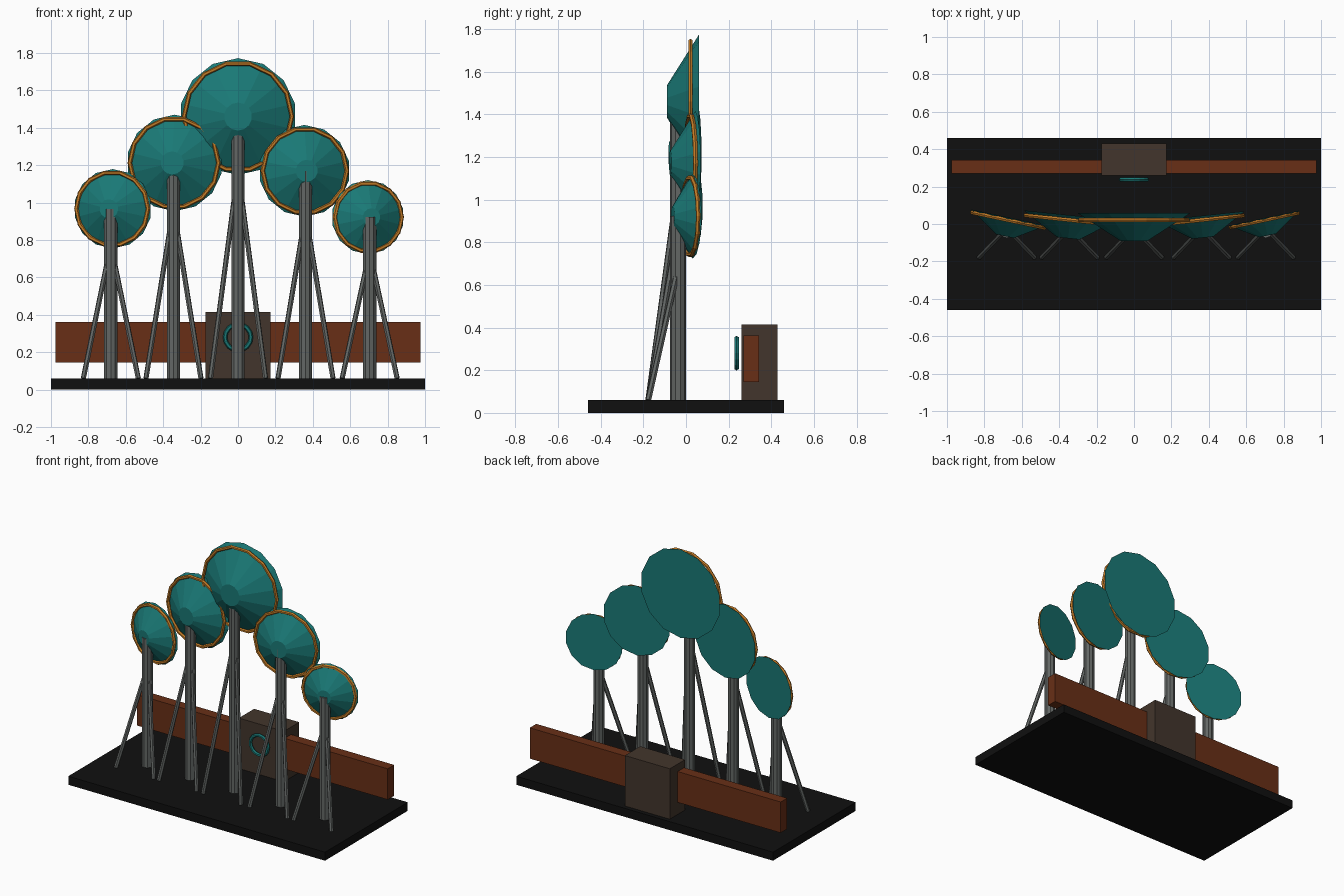
import bpy, math
from mathutils import Vector, Matrix

if "Cube" in bpy.data.objects:
    bpy.data.objects.remove(bpy.data.objects["Cube"])


def material(name, rgb):
    m = bpy.data.materials.new(name)
    m.diffuse_color = (*rgb, 1)
    m.use_nodes = True
    m.node_tree.nodes["Principled BSDF"].inputs["Base Color"].default_value = m.diffuse_color
    return m


BLACK = material("base black", (0.005, 0.005, 0.005))
TEAL = material("teal", (0.010, 0.19, 0.18))
ORANGE = material("rim orange", (0.55, 0.20, 0.02))
GREY = material("post grey", (0.125, 0.135, 0.13))
RUST = material("rust brown", (0.14, 0.028, 0.008))
BROWN = material("dark brown", (0.055, 0.036, 0.025))


def finish(name, mat):
    o = bpy.context.object
    o.name = name
    o.data.materials.append(mat)
    return o


def box(name, lo, hi, mat):
    lo, hi = Vector(lo), Vector(hi)
    bpy.ops.mesh.primitive_cube_add(size=1)
    o = finish(name, mat)
    o.data.transform(Matrix.Translation((lo + hi) / 2) @ Matrix.Diagonal((*(hi - lo), 1)))


def rod(name, a, b, r, sides, mat):
    a, b = Vector(a), Vector(b)
    d = b - a
    bpy.ops.mesh.primitive_cylinder_add(vertices=sides, radius=r, depth=d.length)
    o = finish(name, mat)
    o.data.transform(Matrix.Translation((a + b) / 2) @ d.to_track_quat('Z', 'Y').to_matrix().to_4x4())


def ring(name, major, minor, sides, matrix, mat):
    bpy.ops.mesh.primitive_torus_add(major_radius=major, minor_radius=minor,
                                     major_segments=sides, minor_segments=6)
    finish(name, mat).data.transform(matrix)


# Base, back rail, control block and its ring
box("base", (-1, -0.46, 0), (1, 0.46, 0.06), BLACK)
box("back_rail", (-0.977, 0.27, 0.145), (0.977, 0.342, 0.362), RUST)
box("control_block", (-0.175, 0.26, 0.06), (0.175, 0.43, 0.415), BROWN)
FACE = Matrix.Rotation(math.radians(90), 4, 'X')
ring("control_ring", 0.069, 0.012, 16, Matrix.Translation((0, 0.237, 0.28)) @ FACE, TEAL)

# Dishes on braced posts: x, height, radius, yaw in degrees
DISHES = [(-0.68, 0.967, 0.212, -12), (-0.345, 1.212, 0.258, -6), (0, 1.46, 0.312, 0),
          (0.361, 1.17, 0.245, 6), (0.704, 0.922, 0.198, 12)]
for i, (x, z, r, yaw) in enumerate(DISHES, 1):
    place = Matrix.Translation((x, -0.015, z)) @ Matrix.Rotation(math.radians(yaw), 4, 'Z')
    # Cone with its small end to the front
    bpy.ops.mesh.primitive_cone_add(vertices=14, radius1=r, radius2=0.24 * r, depth=0.48 * r)
    finish(f"dish_{i}", TEAL).data.transform(place @ FACE)
    ring(f"dish_rim_{i}", 0.925 * r, 0.012, 14,
         place @ Matrix.Translation((0, 0.036, 0)) @ FACE, ORANGE)
    # Post and two front braces
    rod(f"post_{i}", (x, -0.038, 0.06), (x, -0.038, z if x else 1.4), 0.037, 10, GREY)
    for side, s in (("left", -1), ("right", 1)):
        rod(f"brace_{side}_{i}", (x + s * 0.147, -0.177, 0.06),
            (x + s * 0.02, -0.045, 0.7 * z), 0.014, 6, GREY)
